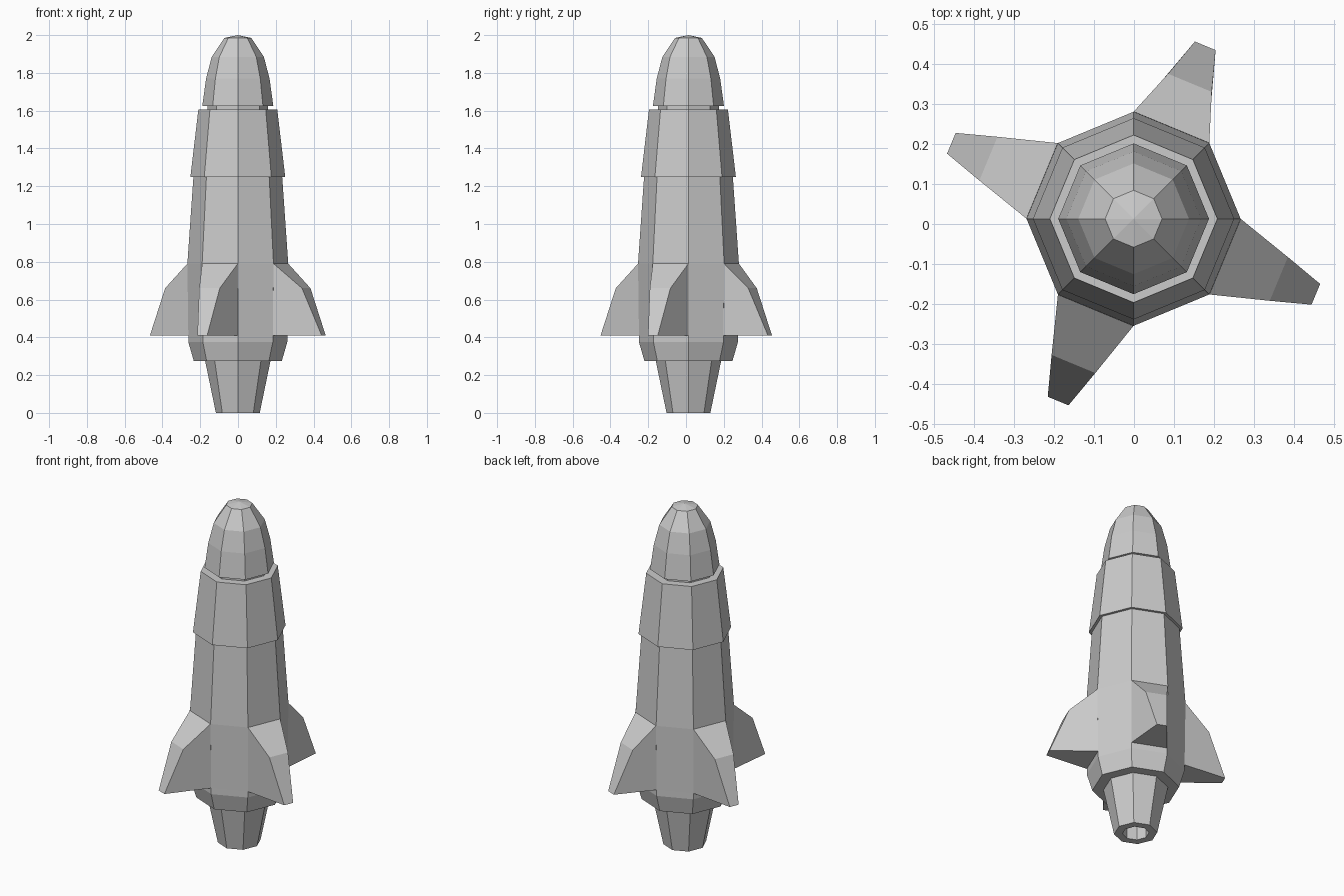
import bpy, bmesh
from math import cos, sin, pi, radians
from mathutils import Matrix, Vector

if "Cube" in bpy.data.objects:
    bpy.data.objects.remove(bpy.data.objects["Cube"])

SIDES = 8
CENTRE = Vector((-0.001, 0.013, 0))


def finish(name, bm):
    bmesh.ops.recalc_face_normals(bm, faces=bm.faces)
    mesh = bpy.data.meshes.new(name)
    bm.to_mesh(mesh)
    bm.free()
    obj = bpy.data.objects.new(name, mesh)
    obj.location = CENTRE
    bpy.context.collection.objects.link(obj)
    return obj


def lathe(name, profile):
    """Eight-sided turned part from (radius, z) points; radius 0 closes to a pole."""
    bm = bmesh.new()
    rings = []
    for r, z in profile:
        if r == 0:
            rings.append([bm.verts.new((0, 0, z))] * SIDES)
        else:
            rings.append([bm.verts.new((r * cos(2 * pi * i / SIDES),
                                        r * sin(2 * pi * i / SIDES), z))
                          for i in range(SIDES)])
    for a, b in zip(rings, rings[1:]):
        for i in range(SIDES):
            j = (i + 1) % SIDES
            bm.faces.new(dict.fromkeys((a[i], a[j], b[j], b[i])))
    return finish(name, bm)


def fin(name, angle, shift=0.0):
    """Fin growing from one full hull face, pinched towards the tip."""
    bm = bmesh.new()
    # (distance from axis, half width, z), going round the side outline
    outline = [(0.240, 0.100, 0.41), (0.492 + shift, 0.028, 0.41),
               (0.392 + shift, 0.059, 0.66), (0.247, 0.102, 0.79)]
    left = [bm.verts.new((r, w, z)) for r, w, z in outline]
    right = [bm.verts.new((r, -w, z)) for r, w, z in outline]
    bm.faces.new(left)
    bm.faces.new(right)
    for i in range(4):
        j = (i + 1) % 4
        bm.faces.new((left[i], left[j], right[j], right[i]))
    bm.transform(Matrix.Rotation(radians(angle), 4, 'Z'))
    return finish(name, bm)


# Hollow engine nozzle
lathe("nozzle", [(0, 0.10), (0.071, 0.10), (0.071, 0), (0.116, 0), (0.173, 0.275)])

# Main hull with its chamfered lower skirt
lathe("hull", [(0.173, 0.275), (0.233, 0.275), (0.262, 0.375),
               (0.262, 0.41), (0.267, 0.79), (0.235, 1.25)])

# Wider upper stage with flat rim
lathe("upper_stage", [(0.235, 1.25), (0.251, 1.25), (0.209, 1.605), (0.161, 1.605)])

# Neck and rounded nose
lathe("nose_cone", [(0.161, 1.605), (0.161, 1.625), (0.188, 1.625), (0.168, 1.77),
                    (0.138, 1.885), (0.071, 1.985), (0, 2.0)])

# Four fins, the back one slightly shorter
for label, angle, shift in (("right", -22.5, 0), ("back", 67.5, -0.025),
                            ("left", 157.5, 0), ("front", 247.5, 0)):
    fin(label + "_fin", angle, shift)
